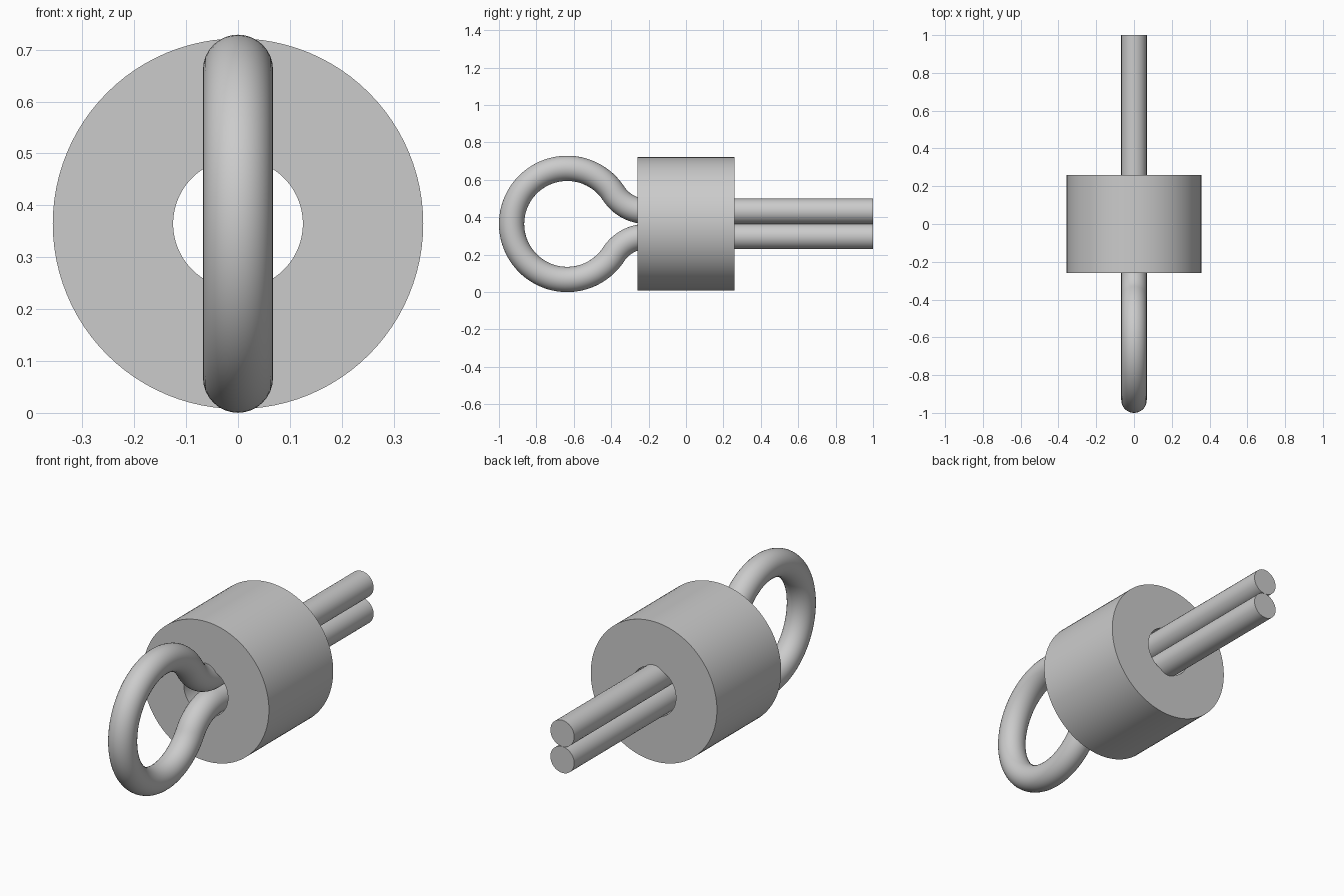
import bpy
import bmesh
from math import sin, cos, asin, pi, tau
from mathutils import Vector

cube = bpy.data.objects.get("Cube")
if cube:
    bpy.data.objects.remove(cube, do_unlink=True)

steel = bpy.data.materials.new("grey steel")
steel.use_nodes = True
GREY = (0.6, 0.6, 0.6, 1)
steel.diffuse_color = GREY
steel.node_tree.nodes["Principled BSDF"].inputs["Base Color"].default_value = GREY

WIRE = 0.0675               # wire radius
LOOP = 0.297                # loop centreline radius
MID = WIRE + LOOP           # height of the axis
LOOP_Y = -1 + MID           # loop centre
NECK = 0.21                 # bend radius where loop meets legs


def link_object(name, bm):
    bmesh.ops.recalc_face_normals(bm, faces=bm.faces)
    mesh = bpy.data.meshes.new(name)
    bm.to_mesh(mesh)
    bm.free()
    mesh.materials.append(steel)
    obj = bpy.data.objects.new(name, mesh)
    bpy.context.collection.objects.link(obj)
    bpy.ops.object.select_all(action='DESELECT')
    obj.select_set(True)
    bpy.context.view_layer.objects.active = obj
    bpy.ops.object.shade_smooth_by_angle(angle=0.6)
    return obj


def bridge(bm, a, b):
    n = len(a)
    for i in range(n):
        j = (i + 1) % n
        bm.faces.new((a[i], a[j], b[j], b[i]))


# Sleeve: a rectangle profile turned about the y axis
def make_sleeve(inner, outer, half, sides=96):
    bm = bmesh.new()
    profile = [(inner, -half), (outer, -half), (outer, half), (inner, half)]
    rings = [[bm.verts.new((r * cos(tau * i / sides), y, MID + r * sin(tau * i / sides)))
              for i in range(sides)] for r, y in profile]
    for k in range(4):
        bridge(bm, rings[k], rings[(k + 1) % 4])
    return link_object("sleeve", bm)


# Upper half of the pin: (y, height above axis, direction angle), leg end to loop front
def half_path():
    bend = asin((WIRE + NECK) / (LOOP + NECK))
    neck_y = LOOP_Y + (LOOP + NECK) * cos(bend)
    path = [(1.0, WIRE, pi)]
    for i in range(17):
        t = (pi / 2 - bend) * i / 16
        path.append((neck_y - NECK * sin(t), WIRE + NECK * (1 - cos(t)), pi - t))
    for i in range(1, 41):
        t = bend + (pi - bend) * i / 40
        path.append((LOOP_Y + LOOP * cos(t), LOOP * sin(t), t + pi / 2))
    return path


# Split pin: one round wire swept along the path and its mirror image
def make_pin(sides=32):
    upper = half_path()
    lower = [(y, -h, pi - a) for y, h, a in reversed(upper[:-1])]
    bm = bmesh.new()
    rings = []
    for y, h, a in upper + lower:
        centre = Vector((0, y, MID + h))
        normal = Vector((0, -sin(a), cos(a)))
        rings.append([bm.verts.new(centre + WIRE * (cos(tau * i / sides) * normal
                                   + sin(tau * i / sides) * Vector((1, 0, 0))))
                      for i in range(sides)])
    for a, b in zip(rings, rings[1:]):
        bridge(bm, a, b)
    bm.faces.new(rings[0])
    bm.faces.new(rings[-1])
    return link_object("split_pin", bm)


make_sleeve(0.125, 0.357, 0.26)
make_pin()
